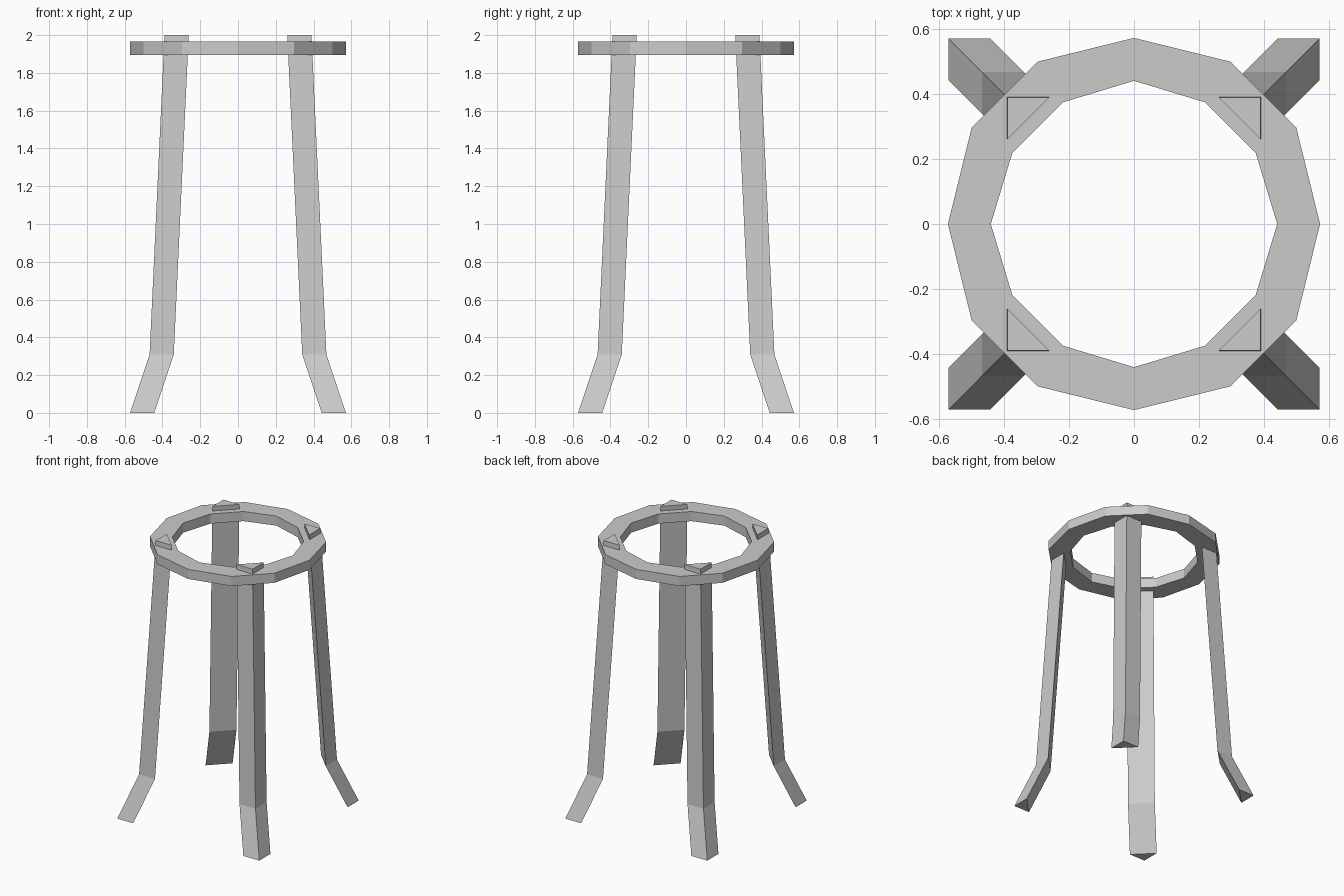
import bpy, bmesh

if "Cube" in bpy.data.objects:
    bpy.data.objects.remove(bpy.data.objects["Cube"])

grey = bpy.data.materials.new("light_grey")
grey.diffuse_color = (0.6, 0.6, 0.6, 1)
grey.use_nodes = True
grey.node_tree.nodes["Principled BSDF"].inputs["Base Color"].default_value = grey.diffuse_color


def finish(name, bm):
    bmesh.ops.recalc_face_normals(bm, faces=bm.faces)
    mesh = bpy.data.meshes.new(name)
    bm.to_mesh(mesh)
    bm.free()
    mesh.materials.append(grey)
    obj = bpy.data.objects.new(name, mesh)
    bpy.context.collection.objects.link(obj)


def bridge(bm, a, b):
    for i in range(len(a)):
        j = (i + 1) % len(a)
        bm.faces.new((a[i], a[j], b[j], b[i]))


def twelve_sided(axis, long, short):
    # One quarter of the outline, turned four times
    pts = []
    quarter = [(axis, 0), (long, short), (short, long)]
    for _ in range(4):
        pts += quarter
        quarter = [(-y, x) for x, y in quarter]
    return pts


# Flat twelve-sided ring
bm = bmesh.new()
outer, inner = twelve_sided(0.573, 0.5, 0.297), twelve_sided(0.441, 0.375, 0.218)
loops = [[bm.verts.new((x, y, z)) for x, y in pts]
         for pts, z in ((outer, 1.895), (outer, 1.965), (inner, 1.965), (inner, 1.895))]
for k in range(4):
    bridge(bm, loops[k], loops[(k + 1) % 4])
finish("ring", bm)

# Triangular legs: (height, outer corner), splaying out at the foot
SECTIONS = [(0, 0.571), (0.31, 0.468), (2.0, 0.389)]
WIDTH = 0.128
for name, sx, sy in (("front_left_leg", -1, -1), ("front_right_leg", 1, -1),
                     ("back_left_leg", -1, 1), ("back_right_leg", 1, 1)):
    bm = bmesh.new()
    loops = [[bm.verts.new((sx * x, sy * y, z))
              for x, y in ((c, c), (c - WIDTH, c), (c, c - WIDTH))]
             for z, c in SECTIONS]
    for low, high in zip(loops, loops[1:]):
        bridge(bm, low, high)
    bm.faces.new(loops[0])
    bm.faces.new(loops[-1])
    finish(name, bm)
